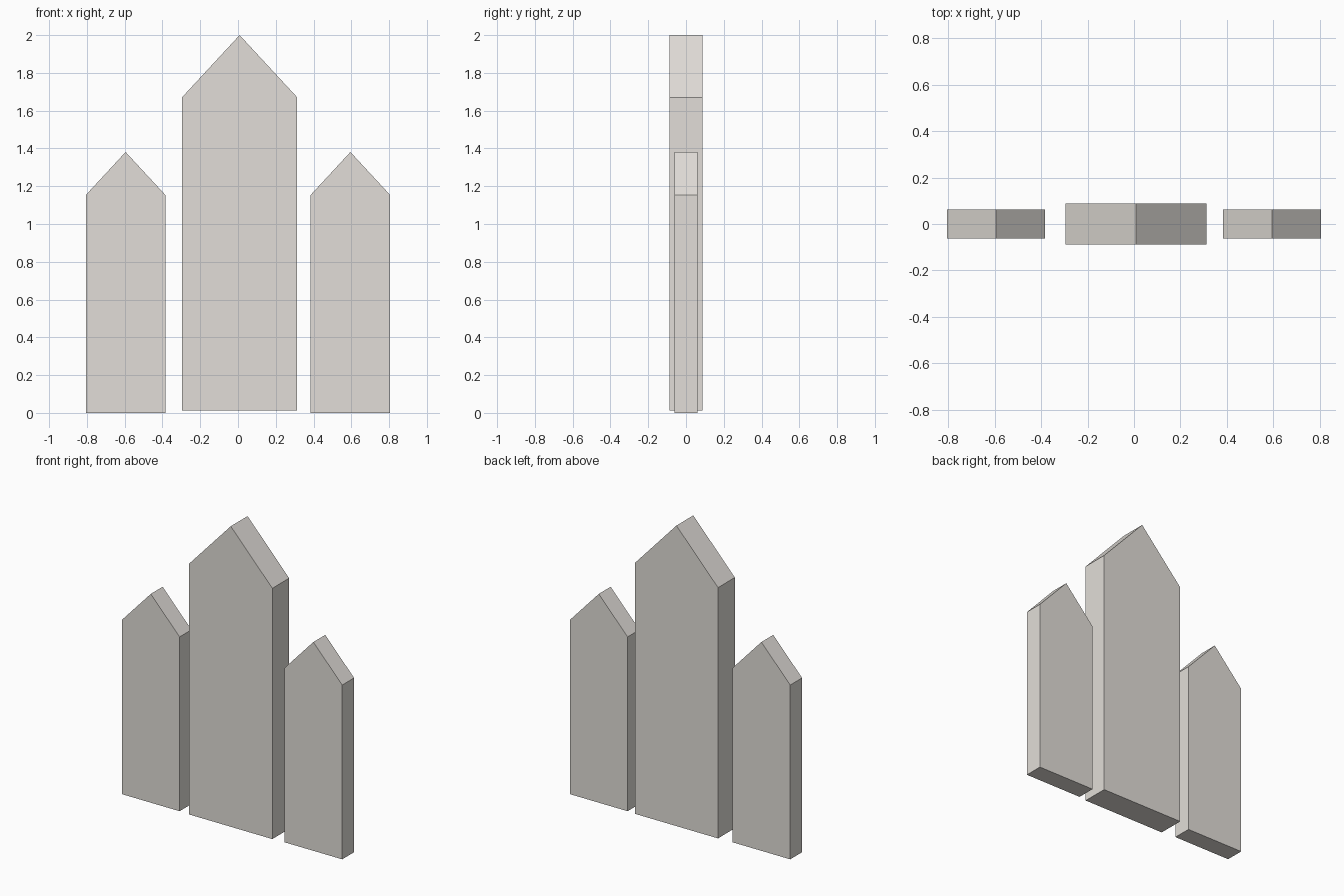
import bpy, bmesh

if "Cube" in bpy.data.objects:
    bpy.data.objects.remove(bpy.data.objects["Cube"])

stone = bpy.data.materials.new("pale_warm_grey")
stone.diffuse_color = (0.76, 0.73, 0.69, 1.0)
stone.use_nodes = True
stone.node_tree.nodes["Principled BSDF"].inputs["Base Color"].default_value = stone.diffuse_color


def pointed_slab(name, x0, x1, base, shoulder, peak, half_depth):
    """Upright slab with a gabled top, extruded front to back."""
    profile = [(x0, base), (x1, base), (x1, shoulder),
               ((x0 + x1) / 2, peak), (x0, shoulder)]
    bm = bmesh.new()
    face = bm.faces.new([bm.verts.new((x, -half_depth, z)) for x, z in profile])
    ext = bmesh.ops.extrude_face_region(bm, geom=[face])
    verts = [g for g in ext["geom"] if isinstance(g, bmesh.types.BMVert)]
    bmesh.ops.translate(bm, verts=verts, vec=(0, 2 * half_depth, 0))
    bmesh.ops.recalc_face_normals(bm, faces=bm.faces)
    mesh = bpy.data.meshes.new(name)
    bm.to_mesh(mesh)
    bm.free()
    mesh.materials.append(stone)
    bpy.context.collection.objects.link(bpy.data.objects.new(name, mesh))


# Tall middle slab and the two lower ones beside it
pointed_slab("centre_slab", -0.296, 0.313, 0.012, 1.671, 2.0, 0.088)
pointed_slab("left_slab", -0.806, -0.384, 0.0, 1.153, 1.381, 0.062)
pointed_slab("right_slab", 0.384, 0.806, 0.0, 1.153, 1.381, 0.062)
